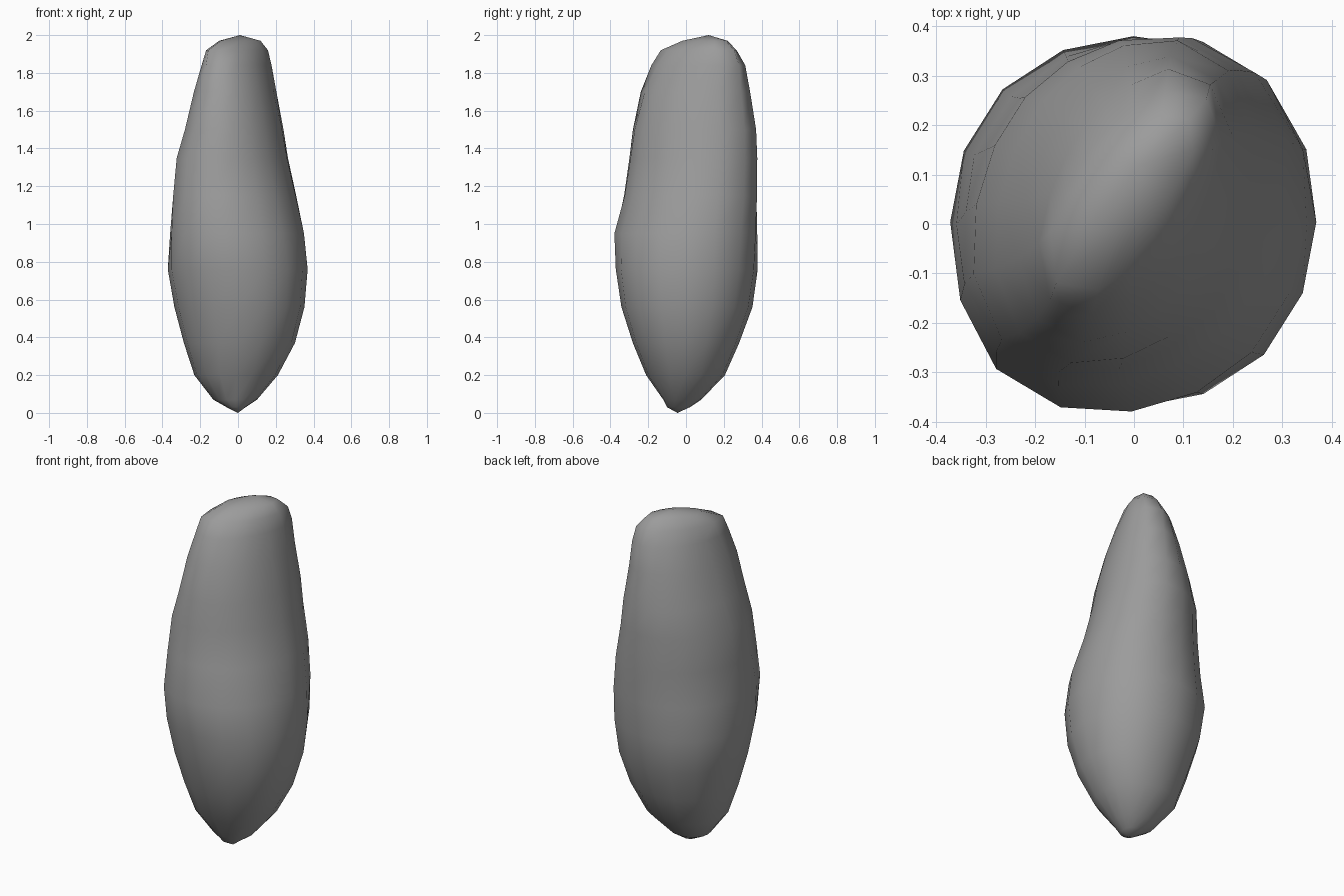
import bpy, bmesh, math

if "Cube" in bpy.data.objects:
    bpy.data.objects.remove(bpy.data.objects["Cube"])

# Cross-sections from bottom to top: z, x min, x max, y min, y max, diagonal skew
LEVELS = [
    (0.03, -0.06, 0.04, -0.10, 0.02, 0.0),
    (0.07, -0.13, 0.10, -0.12, 0.08, 0.0),
    (0.20, -0.23, 0.21, -0.21, 0.205, 0.0),
    (0.37, -0.285, 0.30, -0.28, 0.28, 0.0),
    (0.56, -0.335, 0.35, -0.34, 0.35, 0.0),
    (0.76, -0.37, 0.367, -0.37, 0.378, 0.03),
    (0.95, -0.36, 0.35, -0.38, 0.378, 0.12),
    (1.15, -0.345, 0.31, -0.33, 0.378, 0.20),
    (1.35, -0.325, 0.265, -0.30, 0.378, 0.22),
    (1.50, -0.28, 0.24, -0.28, 0.37, 0.25),
    (1.70, -0.23, 0.20, -0.235, 0.335, 0.35),
    (1.84, -0.19, 0.175, -0.18, 0.31, 0.48),
    (1.92, -0.17, 0.16, -0.135, 0.27, 0.6),
    (1.97, -0.10, 0.12, -0.02, 0.22, 0.6),
]
SIDES = 16

bm = bmesh.new()


def ring(z, x0, x1, y0, y1, skew):
    """Skewed, slightly squarish ellipse that fills the given box."""
    cx, cy, hx, hy = (x0 + x1) / 2, (y0 + y1) / 2, (x1 - x0) / 2, (y1 - y0) / 2
    k = skew
    det = math.sqrt(1 - k * k)
    verts = []
    for i in range(SIDES):
        a = 2 * math.pi * i / SIDES
        u, v = math.cos(a), math.sin(a)
        r = det / math.sqrt(u * u - 2 * k * u * v + v * v)
        r *= 1.005 + 0.025 * math.sin(2 * a) ** 2
        verts.append(bm.verts.new((cx + hx * r * u, cy + hy * r * v, z)))
    return verts


# Loft the body and close both ends with a point
rings = [ring(*level) for level in LEVELS]
for low, high in zip(rings, rings[1:]):
    for i in range(SIDES):
        j = (i + 1) % SIDES
        bm.faces.new((low[i], low[j], high[j], high[i]))
bottom = bm.verts.new((0.0, -0.045, 0.0))
top = bm.verts.new((0.01, 0.12, 2.0))
for i in range(SIDES):
    j = (i + 1) % SIDES
    bm.faces.new((bottom, rings[0][j], rings[0][i]))
    bm.faces.new((top, rings[-1][i], rings[-1][j]))

bmesh.ops.recalc_face_normals(bm, faces=bm.faces)
for face in bm.faces:
    face.smooth = True
mesh = bpy.data.meshes.new("standing_stone")
bm.to_mesh(mesh)
bm.free()
stone = bpy.data.objects.new("standing_stone", mesh)
bpy.context.collection.objects.link(stone)

# Dark stone grey
grey = bpy.data.materials.new("dark_stone")
grey.diffuse_color = (0.33, 0.33, 0.33, 1)
grey.use_nodes = True
grey.node_tree.nodes["Principled BSDF"].inputs["Base Color"].default_value = grey.diffuse_color
mesh.materials.append(grey)
